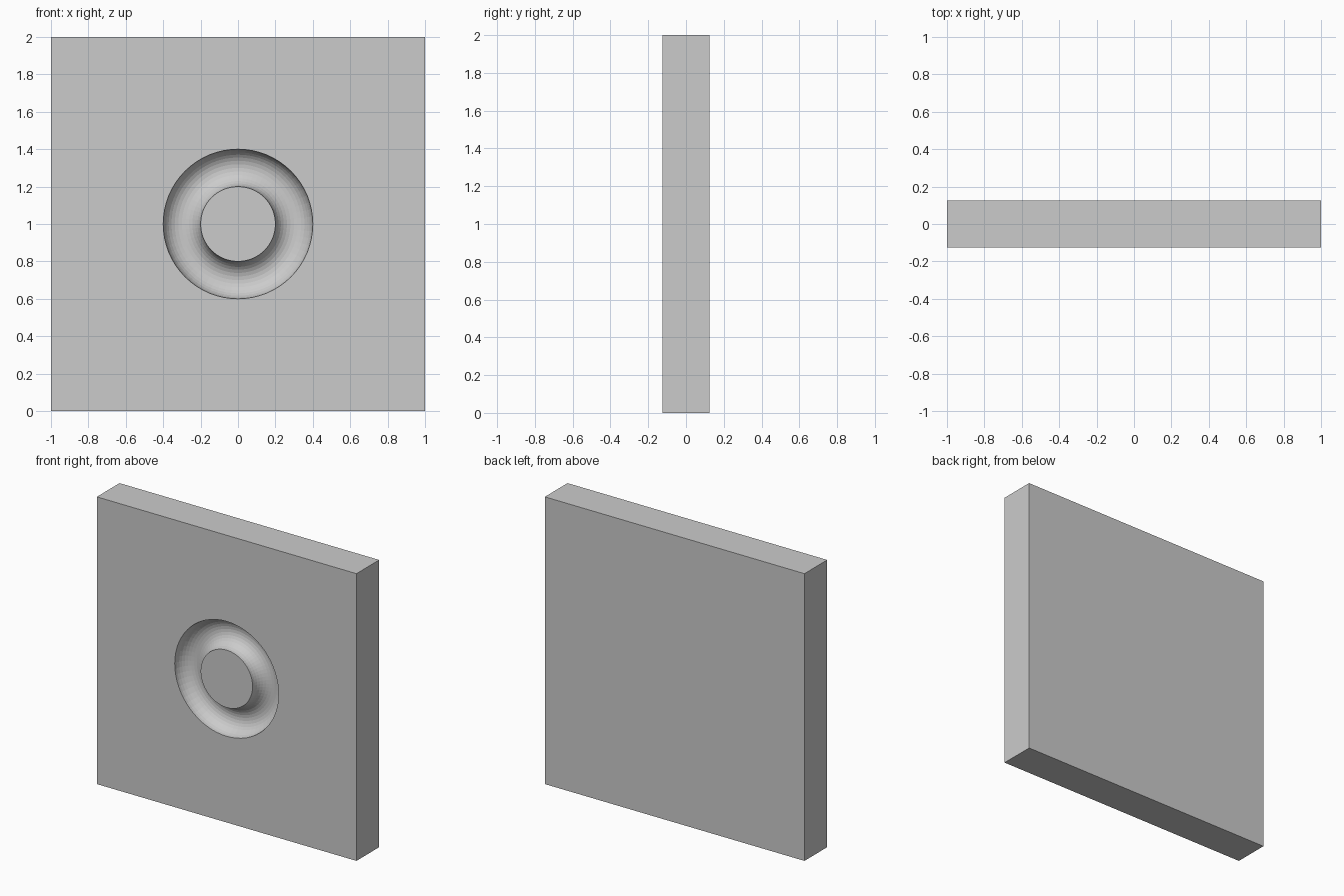
import bpy, bmesh
from math import sin, cos, pi

if "Cube" in bpy.data.objects:
    bpy.data.objects.remove(bpy.data.objects["Cube"])

FRONT, DEPTH = -0.125, 0.25
RING_R, GROOVE_R = 0.3, 0.1
SEGMENTS, STEPS = 64, 16

# Square plate standing upright
bpy.ops.mesh.primitive_cube_add(size=1, location=(0, 0, 1))
plate = bpy.context.object
plate.name = "plate"
plate.scale = (2, DEPTH, 2)
bpy.ops.object.transform_apply(location=True, rotation=False, scale=True)

# Ring cutter: half-round profile, extended out past the front face
profile = [(RING_R + GROOVE_R, FRONT - 0.05)]
profile += [(RING_R + GROOVE_R * cos(pi * i / STEPS),
             FRONT + GROOVE_R * sin(pi * i / STEPS)) for i in range(STEPS + 1)]
profile.append((RING_R - GROOVE_R, FRONT - 0.05))

bm = bmesh.new()
rings = []
for s in range(SEGMENTS):
    a = 2 * pi * s / SEGMENTS
    rings.append([bm.verts.new((r * cos(a), y, 1 + r * sin(a))) for r, y in profile])
n = len(profile)
for s in range(SEGMENTS):
    p, q = rings[s], rings[(s + 1) % SEGMENTS]
    for i in range(n):
        j = (i + 1) % n
        bm.faces.new((p[i], p[j], q[j], q[i]))
bmesh.ops.recalc_face_normals(bm, faces=bm.faces)
mesh = bpy.data.meshes.new("groove_cutter")
bm.to_mesh(mesh)
bm.free()
cutter = bpy.data.objects.new("groove_cutter", mesh)
bpy.context.collection.objects.link(cutter)

# Cut the circular groove, then discard the cutter
cut = plate.modifiers.new("groove", 'BOOLEAN')
cut.operation = 'DIFFERENCE'
cut.solver = 'EXACT'
cut.object = cutter
bpy.context.view_layer.objects.active = plate
bpy.ops.object.modifier_apply(modifier=cut.name)
bpy.data.objects.remove(cutter)
